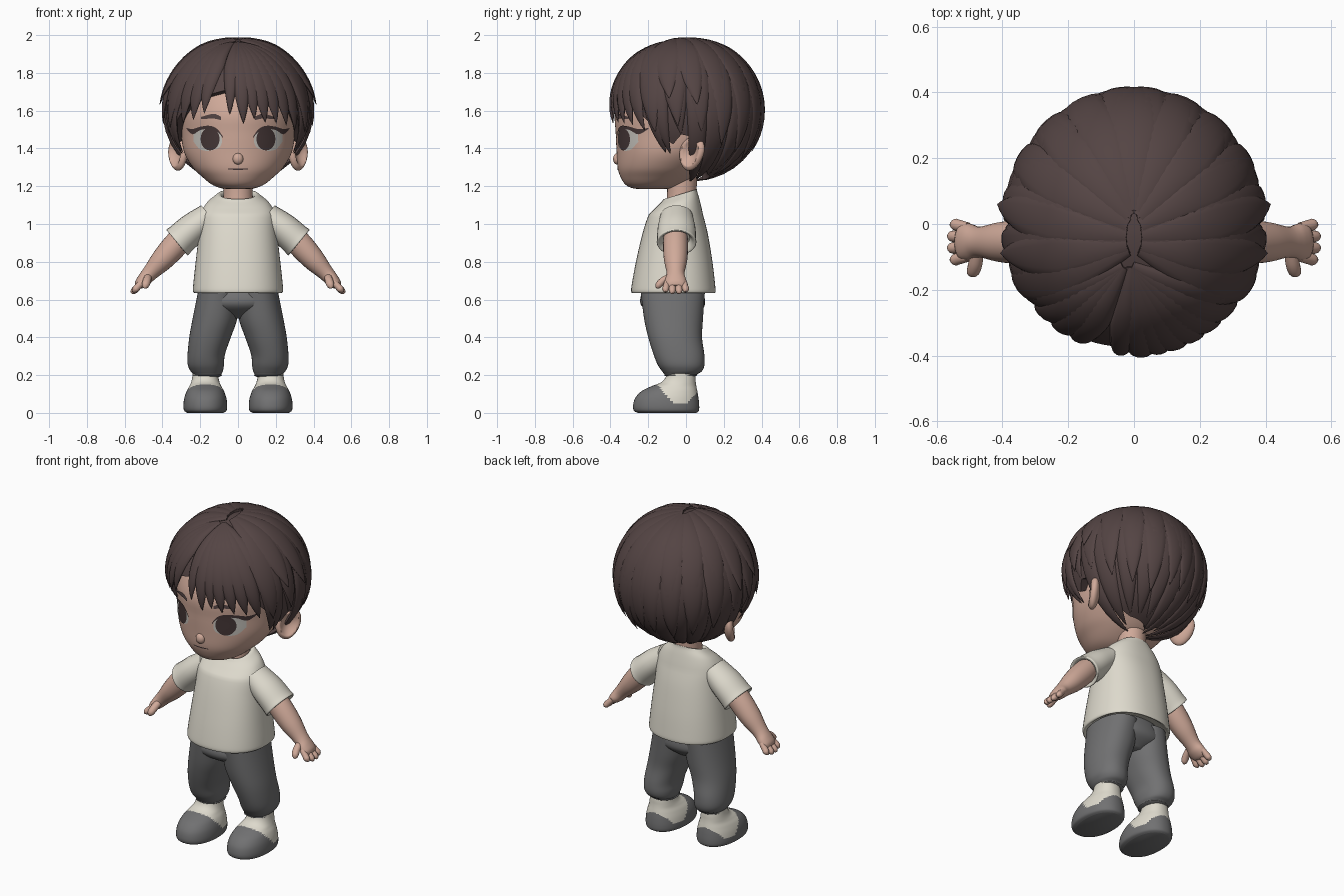
import bpy, bmesh, math, random
from mathutils import Vector

if "Cube" in bpy.data.objects:
    bpy.data.objects.remove(bpy.data.objects["Cube"])
random.seed(4)


def material(name, r, g, b):
    m = bpy.data.materials.new(name)
    m.diffuse_color = (r, g, b, 1)
    m.use_nodes = True
    m.node_tree.nodes["Principled BSDF"].inputs["Base Color"].default_value = m.diffuse_color
    return m


SKIN = material("skin", 0.63, 0.40, 0.32)
HAIR = material("dark brown hair", 0.088, 0.058, 0.057)
CLOTH = material("cream cloth", 0.73, 0.70, 0.61)
GREY = material("grey cloth", 0.165, 0.165, 0.168)
WHITE = material("eye white", 0.56, 0.54, 0.50)
DARK = material("dark eye", 0.06, 0.038, 0.038)


# ---- helpers ----
def smooth_rows(rows, sub=5):
    """Catmull-Rom interpolation of tuples."""
    out = []
    for i in range(len(rows) - 1):
        p = [rows[max(0, min(len(rows) - 1, i + k))] for k in (-1, 0, 1, 2)]
        for j in range(sub):
            t = j / sub
            out.append(tuple(b + 0.5 * t * (c - a + t * (2 * a - 5 * b + 4 * c - d + t * (3 * (b - c) + d - a)))
                             for a, b, c, d in zip(*p)))
    return out + [tuple(rows[-1])]


def add_rings(bm, rings):
    """Skin a list of closed rings and cap both ends."""
    vs = [[bm.verts.new(c) for c in r] for r in rings]
    n = len(vs[0])
    for a, b in zip(vs, vs[1:]):
        for i in range(n):
            bm.faces.new((a[i], a[(i + 1) % n], b[(i + 1) % n], b[i]))
    bm.faces.new(vs[0])
    bm.faces.new(vs[-1])


def finish(name, bm, mat, recalc=True):
    if recalc:
        bmesh.ops.recalc_face_normals(bm, faces=bm.faces)
    me = bpy.data.meshes.new(name)
    bm.to_mesh(me)
    bm.free()
    me.materials.append(mat)
    me.polygons.foreach_set("use_smooth", [True] * len(me.polygons))
    me.set_sharp_from_angle(angle=math.radians(50))
    ob = bpy.data.objects.new(name, me)
    bpy.context.collection.objects.link(ob)
    return ob


def loft(name, rows, mat, p=2.0, n=56, sub=5):
    """Stack of horizontal superellipses: (z, centre x, x radius, front y, back y)."""
    bm, rings = bmesh.new(), []
    for z, cx, rx, yf, yb in smooth_rows(rows, sub):
        ring = []
        for i in range(n):
            c, s = math.cos(math.tau * i / n), math.sin(math.tau * i / n)
            ring.append((cx + rx * math.copysign(abs(c) ** (2 / p), c),
                         (yf + yb) / 2 + (yb - yf) / 2 * math.copysign(abs(s) ** (2 / p), s), z))
        rings.append(ring)
    add_rings(bm, rings)
    return finish(name, bm, mat)


def tube(name, rows, mat, side, n=24):
    """Limb along (x, y, z, radius in y, radius in depth); side mirrors x."""
    d = (Vector(rows[-2][:3]) - Vector(rows[0][:3])).normalized()
    u = (Vector((0, 1, 0)) - d * d.y).normalized()
    v = d.cross(u)
    bm, rings = bmesh.new(), []
    for x, y, z, ru, rv in smooth_rows(rows):
        ring = [Vector((x, y, z)) + u * ru * math.cos(math.tau * i / n) + v * rv * math.sin(math.tau * i / n)
                for i in range(n)]
        rings.append([(q.x * side, q.y, q.z) for q in ring])
    add_rings(bm, rings)
    return finish(name, bm, mat)


# ---- head and neck ----
HEAD = [(1.185, 0, .04, -.24, -.12), (1.19, 0, .09, -.285, -.07), (1.21, 0, .14, -.322, -.02),
        (1.25, 0, .19, -.347, .05), (1.30, 0, .24, -.362, .11), (1.38, 0, .285, -.367, .2),
        (1.48, 0, .302, -.372, .28), (1.60, 0, .31, -.372, .32), (1.75, 0, .28, -.30, .29),
        (1.86, 0, .19, -.19, .19)]
loft("head", HEAD, SKIN, n=72)
loft("neck", [(1.05, 0, .085, -.11, .06), (1.15, 0, .078, -.1, .055), (1.25, 0, .08, -.1, .06)], SKIN)
DENSE = smooth_rows(HEAD)


def face_y(x, z):
    for a, b in zip(DENSE, DENSE[1:]):
        if a[0] <= z <= b[0]:
            t = (z - a[0]) / (b[0] - a[0])
            rx, yf, yb = [a[k] + t * (b[k] - a[k]) for k in (2, 3, 4)]
            return (yf + yb) / 2 - (yb - yf) / 2 * math.sqrt(max(0, 1 - (x / rx) ** 2))
    return -.37


def plate(name, rows, mat, off, side=1):
    """Thin painted patch on the face from (x, low z, high z)."""
    bm, cols = bmesh.new(), []
    for x, lo, hi in smooth_rows(rows, 6):
        zs = [lo + (hi - lo) * k / 6 for k in range(7)]
        cols.append([bm.verts.new((x * side, face_y(x, z) - off, z)) for z in zs])
    for a, b in zip(cols, cols[1:]):
        for k in range(6):
            q = (a[k], b[k], b[k + 1], a[k + 1])
            bm.faces.new(q if side > 0 else q[::-1])
    finish(name, bm, mat, recalc=False)


def ellipsoid(name, centre, radii, mat):
    bm = bmesh.new()
    bmesh.ops.create_uvsphere(bm, u_segments=32, v_segments=20, radius=1)
    for v in bm.verts:
        v.co = Vector([c + r * k for c, r, k in zip(centre, radii, v.co)])
    return finish(name, bm, mat)


ellipsoid("nose", (0, -.364, 1.345), (.028, .022, .03), SKIN)
plate("mouth", [(-.052, 1.289, 1.293), (0, 1.286, 1.294), (.052, 1.289, 1.293)], DARK, .004)

for s, label in ((1, "left"), (-1, "right")):
    # eyes and brows
    plate(label + "_eye_white", [(.085, 1.43, 1.45), (.10, 1.405, 1.485), (.15, 1.388, 1.507),
                                 (.20, 1.395, 1.50), (.235, 1.435, 1.482)], WHITE, .003, s)
    iris = [(.148 - .05 * math.cos(math.pi * k / 10), 1.45 - .06 * math.sin(math.pi * k / 10),
             1.45 + .06 * math.sin(math.pi * k / 10)) for k in range(11)]
    plate(label + "_iris", iris, DARK, .005, s)
    plate(label + "_lash", [(.08, 1.455, 1.463), (.11, 1.49, 1.503), (.15, 1.503, 1.52), (.2, 1.497, 1.515),
                            (.24, 1.475, 1.503), (.272, 1.503, 1.508)], DARK, .007, s)
    plate(label + "_brow", [(.09, 1.55, 1.568), (.13, 1.558, 1.583), (.195, 1.555, 1.567)], HAIR, .005, s)

    # cupped ear, turned a little to the front
    bm = bmesh.new()
    bmesh.ops.create_uvsphere(bm, u_segments=40, v_segments=40, radius=1)
    ca, sa = math.cos(.6), math.sin(.6)
    for v in bm.verts:
        x, y, z = v.co
        r = math.hypot(y, z)
        x = x * .035 - (.04 * max(0, 1 - (r / .75) ** 2) if x > 0 else 0)
        y, z = y * .075 * (1 + .15 * z), z * .09
        v.co = ((.318 + x * ca + y * sa) * s, .03 - x * sa + y * ca + z * .15, 1.372 + z)
    finish(label + "_ear", bm, SKIN)

    # arm, sleeve and hand
    tube(label + "_sleeve", [(.15, -.05, 1.045, .085, .07), (.235, -.05, .98, .1, .082),
                             (.30, -.05, .922, .103, .086), (.322, -.05, .902, .104, .088),
                             (.318, -.05, .906, .085, .072), (.30, -.05, .925, .07, .06)], CLOTH, s)
    tube(label + "_arm", [(.25, -.055, .98, .06, .06), (.33, -.055, .89, .066, .067), (.40, -.055, .812, .062, .06),
                          (.455, -.055, .752, .049, .045), (.478, -.055, .727, .048, .04),
                          (.50, -.055, .702, .056, .036), (.522, -.055, .68, .054, .028),
                          (.535, -.055, .666, .04, .015)], SKIN, s)
    for k in range(4):
        o = (k - 1.5) * .03
        e = .008 * (1 if k in (1, 2) else 0)
        tube(f"{label}_finger_{k + 1}", [(.505, -.055 + o, .695, .015, .015), (.53, -.055 + o * 1.1, .668, .018, .018),
                                         (.545 + e, -.055 + o * 1.2, .652 - e, .017, .017),
                                         (.556 + e, -.055 + o * 1.2, .641 - e, .006, .006)], SKIN, s, 12)
    tube(label + "_thumb", [(.475, -.075, .725, .02, .02), (.482, -.12, .70, .02, .022),
                            (.49, -.148, .675, .018, .019), (.494, -.158, .663, .006, .006)], SKIN, s, 12)

    # trouser leg
    loft(label + "_trouser_leg", [(z, cx * s, rx, yf, yb) for z, cx, rx, yf, yb in (
        (.64, .1, .112, -.24, .1), (.5, .122, .118, -.222, .09), (.4, .148, .11, -.2, .085),
        (.31, .168, .099, -.172, .097), (.255, .17, .096, -.15, .098), (.222, .166, .086, -.128, .085),
        (.205, .163, .075, -.115, .06), (.198, .162, .078, -.115, .058), (.19, .162, .06, -.09, .04))], GREY, 2.2)

    # shoe with cream sock and side panel
    shoe = loft(label + "_shoe", [(z, .173 * s, rx, yf, yb) for z, rx, yf, yb in (
        (.0, .095, -.255, .055), (.012, .112, -.276, .068), (.04, .116, -.28, .07), (.08, .111, -.268, .066),
        (.115, .099, -.235, .06), (.14, .085, -.185, .055), (.16, .076, -.135, .052),
        (.185, .07, -.11, .05), (.22, .066, -.1, .045))], GREY, 2.2, 72, 7)
    shoe.data.materials.append(CLOTH)
    for f in shoe.data.polygons:
        c = f.center
        if c.z > .05 + max(0, abs(c.y + .03) - .035) * 1.15:
            f.material_index = 1

# ---- shirt and hips ----
shirt = loft("shirt", [(.66, 0, .2, -.25, .12), (.637, 0, .225, -.28, .148), (.642, 0, .238, -.29, .156),
                       (.68, 0, .237, -.287, .154), (.8, 0, .224, -.265, .14), (.95, 0, .207, -.23, .115),
                       (1.05, 0, .198, -.197, .09), (1.11, 0, .168, -.16, .072), (1.145, 0, .125, -.13, .06),
                       (1.158, 0, .102, -.118, .058), (1.15, 0, .088, -.108, .05), (1.12, 0, .08, -.1, .045)],
             CLOTH, 2.3)
for v in shirt.data.vertices:  # neckline drops toward the front
    if v.co.z > 1.05:
        v.co.z += (v.co.y + .03) * .3 * min(1, (v.co.z - 1.05) / .1)
loft("hips", [(.68, 0, .18, -.21, .08), (.6, 0, .215, -.243, .1), (.55, 0, .19, -.22, .09),
              (.5, 0, .06, -.13, .03)], GREY, 2.2)

# ---- hair ----
C, R = Vector((0, 0, 1.60)), Vector((.395, .408, .39))
LINE = [(0, 1.73), (35, 1.67), (50, 1.6), (70, 1.47), (78, 1.41), (86, 1.47), (100, 1.45),
        (107, 1.3), (130, 1.25), (180, 1.22)]


def hairline(deg):
    for (a, za), (b, zb) in zip(LINE, LINE[1:]):
        if a <= deg <= b:
            return za + (zb - za) * (deg - a) / (b - a)


def direction(deg, z):
    """Unit direction at azimuth (0 = front) reaching height z on the hair ellipsoid."""
    c = max(-.99, min(.99, (z - C.z) / R.z))
    r, a = math.sqrt(1 - c * c), math.radians(deg)
    return Vector((r * math.sin(a), -r * math.cos(a), c))


def on_hair(d, k):
    return C + Vector([d[i] * R[i] * k for i in range(3)])


bm, rings = bmesh.new(), []
for j in range(1, 27):
    ring = []
    for i in range(96):
        deg = i * 3.75
        d = direction(deg, hairline(min(deg, 360 - deg)))
        pol = math.acos(d.z) * min(j, 25) / 25
        a = math.radians(deg)
        e = Vector((math.sin(pol) * math.sin(a), -math.sin(pol) * math.cos(a), math.cos(pol)))
        ring.append(on_hair(e, .965 if j < 26 else .82))
    rings.append(ring)
add_rings(bm, rings)
finish("hair_cap", bm, HAIR)

locks = bmesh.new()


def lock(d0, d1, width, h=.02, k=.97, flare=0.0, rows=18, n=12):
    """Tapered lock swept over the hair surface from d0 to a pointed tip at d1."""
    d0, d1 = d0.normalized(), d1.normalized()
    ang, rings = d0.angle(d1), []
    at = lambda t: (d0 * math.sin((1 - t) * ang) + d1 * math.sin(t * ang)) / math.sin(ang)
    for j in range(rows + 1):
        t = j / rows
        d = at(t)
        nrm = Vector([d[i] / R[i] for i in range(3)]).normalized()
        tan = on_hair(at(t + .01), k) - on_hair(at(t - .01), k)
        sidev = nrm.cross(tan).normalized()
        w = width * min(1, .3 + 1.6 * t) * (1 - t ** 3.5) + .001
        hh = h * min(1, .4 + 2 * t) * (1 - t ** 5) + .001
        p = on_hair(d, k) + nrm * flare * t ** 4
        rings.append([p + sidev * w * math.cos(math.tau * i / n) + nrm * hh * math.sin(math.tau * i / n)
                      for i in range(n)])
    add_rings(locks, rings)


def root(deg):
    a = math.radians(deg)
    return Vector((.06 * math.sin(a), -.1 - .22 * math.cos(a), 1))


for i in range(23):  # long under layer on sides and back
    deg = -180 + i * 360 / 23
    b = abs(deg)
    if b > 70:
        z = 1.37 if b < 83 else 1.47 if b < 106 else 1.22 + random.uniform(-.015, .04)
        lock(root(deg), direction(deg, z), .075, k=.965)
for s in (1, -1):
    lock(root(s * 75), direction(s * 75, 1.365), .06)
    lock(root(s * 110), direction(s * 112, 1.21), .06)
    for i in range(7):  # middle layer
        deg = s * (66 + i * 18)
        z = (1.50, 1.52, 1.50, 1.44, 1.40, 1.36, 1.38)[i] + random.uniform(-.02, .02)
        lock(root(deg), direction(deg, z), .08, k=.972, flare=.02)
    for i in range(6):  # short top layer with flicked tips
        deg = s * (72 + i * 20)
        lock(root(deg), direction(deg + s * 6, 1.66 - .03 * i), .08, k=.975, flare=.035 if i < 2 else .015)

# fringe parted right of centre: (tip x, tip z, width)
for x, z, w in ((-.345, 1.50, .06), (-.30, 1.53, .06), (-.245, 1.55, .06), (-.185, 1.585, .055),
                (-.045, 1.58, .045), (.03, 1.53, .055), (.09, 1.555, .055), (.15, 1.535, .06),
                (.21, 1.53, .06), (.265, 1.52, .06), (.31, 1.49, .06), (.35, 1.47, .055)):
    c = (z - C.z) / R.z
    y = -math.sqrt(max(.02, 1 - c * c - (x / R.x) ** 2))
    lock(Vector((-.09 if x < -.1 else -.02, -.35, 1)), Vector((x / R.x, y, c)), w, .022, .965)
finish("hair_locks", locks, HAIR)
